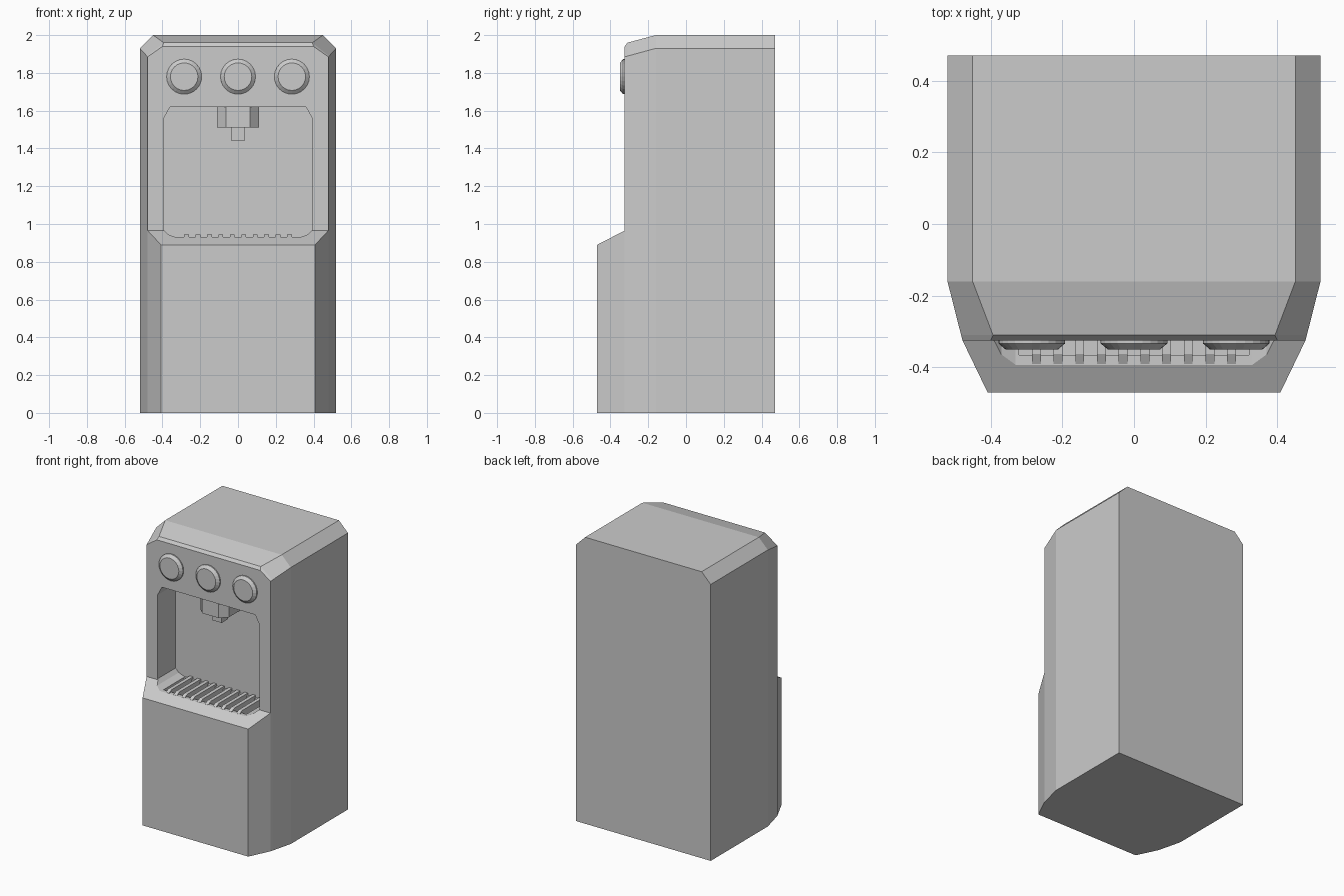
import bpy
import bmesh
from math import cos, sin, tau

if "Cube" in bpy.data.objects:
    bpy.data.objects.remove(bpy.data.objects["Cube"], do_unlink=True)

grey = bpy.data.materials.new("light grey")
grey.use_nodes = True
COLOUR = (0.6, 0.6, 0.6, 1)
grey.diffuse_color = COLOUR
grey.node_tree.nodes["Principled BSDF"].inputs["Base Color"].default_value = COLOUR


def loft(name, rings):
    """Skin matching closed rings of points and cap both ends."""
    bm = bmesh.new()
    rows = [[bm.verts.new(p) for p in ring] for ring in rings]
    n = len(rows[0])
    for a, b in zip(rows, rows[1:]):
        for i in range(n):
            j = (i + 1) % n
            bm.faces.new((a[i], a[j], b[j], b[i]))
    bm.faces.new(rows[0])
    bm.faces.new(rows[-1])
    bmesh.ops.recalc_face_normals(bm, faces=bm.faces)
    mesh = bpy.data.meshes.new(name)
    bm.to_mesh(mesh)
    bm.free()
    mesh.materials.append(grey)
    obj = bpy.data.objects.new(name, mesh)
    bpy.context.collection.objects.link(obj)
    return obj


def mirrored(half):
    """Complete a right-hand outline with its reflection."""
    return half + [(-x, z) for x, z in reversed(half)]


def section(y, half):
    return [(x, y, z) for x, z in mirrored(half)]


def box(name, x, y, z):
    return loft(name, [[(x[0], v, z[0]), (x[1], v, z[0]), (x[1], v, z[1]), (x[0], v, z[1])] for v in y])


def boolean(target, other, operation):
    mod = target.modifiers.new(operation.lower(), "BOOLEAN")
    mod.object = other
    mod.operation = operation
    mod.solver = "EXACT"
    bpy.context.view_layer.objects.active = target
    bpy.ops.object.modifier_apply(modifier=mod.name)
    bpy.data.objects.remove(other, do_unlink=True)


# Main housing: sections from back to front, narrowing at the face
body = loft("housing", [section(y, [(w, 0), (w, shoulder), (top_w, top)])
                        for y, w, shoulder, top_w, top in (
    (0.47, 0.52, 1.93, 0.45, 2.0),
    (-0.16, 0.52, 1.93, 0.45, 2.0),
    (-0.31, 0.482, 1.889, 0.393, 1.96),
    (-0.325, 0.478, 1.885, 0.40, 1.94))])

# Lower cabinet with a sloping ledge
cabinet = loft("cabinet", [section(y, [(w, 0), (w, h)]) for y, w, h in (
    (-0.325, 0.478, 0.965), (-0.47, 0.408, 0.89))])
boolean(body, cabinet, "UNION")

# Dispensing niche, open to the front
niche_half = [(0.33, 0.93), (0.37, 0.945), (0.395, 0.97), (0.395, 1.555), (0.36, 1.62)]
niche = loft("niche_cutter", [section(y, niche_half) for y in (-0.7, -0.125)])
boolean(body, niche, "DIFFERENCE")

# Drip basin below the grille
boolean(body, box("basin_cutter", (-0.32, 0.32), (-0.365, -0.14), (0.9, 0.96)), "DIFFERENCE")

# Grille slats with bevelled front ends
for i in range(10):
    x = (i - 4.5) * 0.0605
    profile = [(-0.39, 0.895), (-0.39, 0.931), (-0.362, 0.945), (-0.12, 0.945), (-0.12, 0.895)]
    loft(f"grille_slat_{i + 1}", [[(x + s, y, z) for y, z in profile] for s in (-0.0125, 0.0125)])

# Spout: eight-sided housing with a square nozzle
spout = [(0.063, -0.11), (0.11, -0.063), (0.11, 0.063), (0.063, 0.11)]
loft("spout", [[(x, y - 0.195, z) for x, y in mirrored(spout)] for z in (1.51, 1.625)])
box("nozzle", (-0.035, 0.035), (-0.23, -0.16), (1.44, 1.515))

# Three round buttons with bevelled rims
for side, x in (("right", -0.285), ("middle", 0), ("left", 0.285)):
    loft(f"button_{side}", [[(x + r * cos(tau * k / 24), y, 1.78 + r * sin(tau * k / 24))
                             for k in range(24)]
                            for r, y in ((0.093, -0.32), (0.093, -0.333), (0.073, -0.35))])
